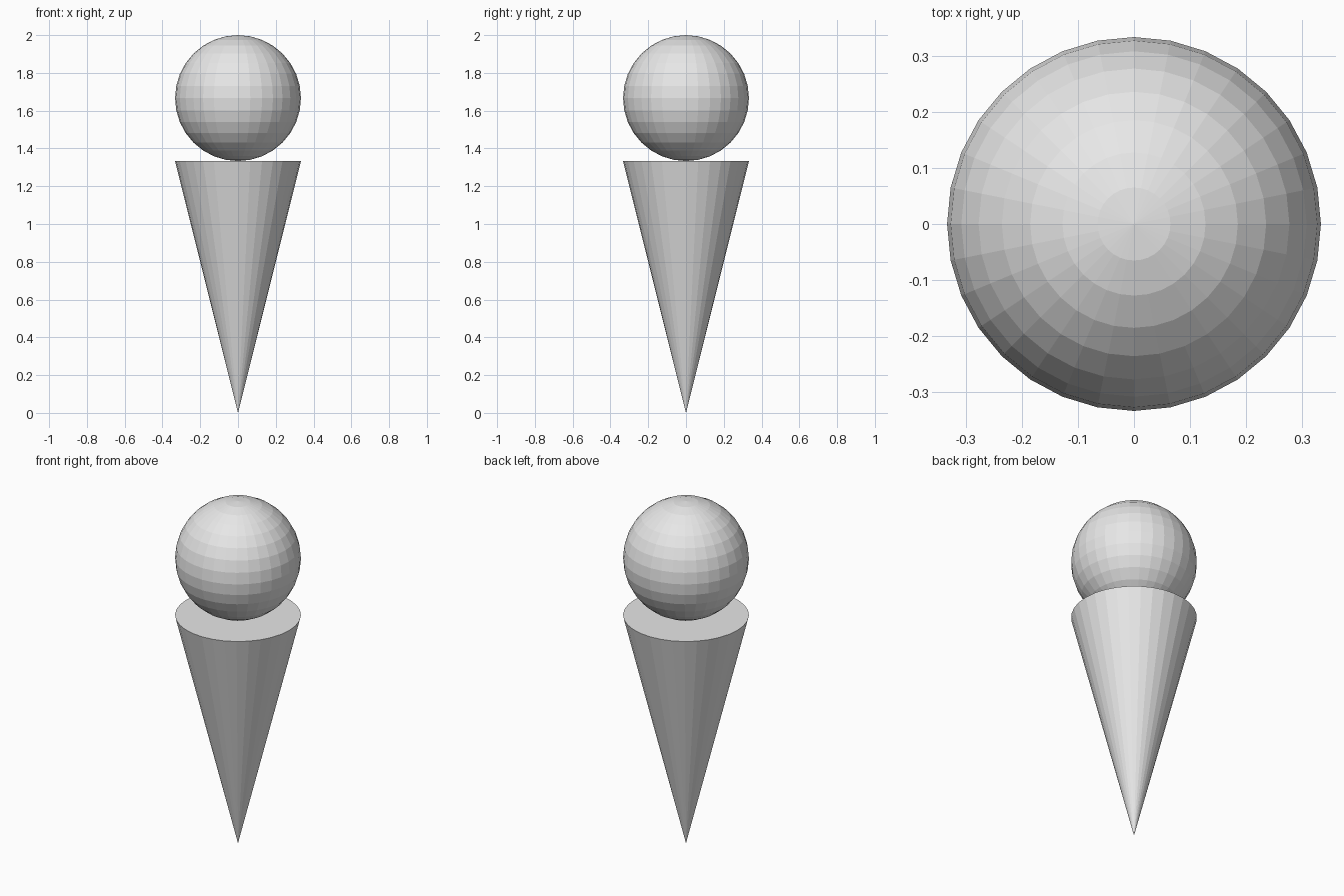
import bpy

# Remove the default cube only
cube = bpy.data.objects.get("Cube")
if cube:
    bpy.data.objects.remove(cube, do_unlink=True)

RADIUS = 1 / 3
CONE_HEIGHT = 4 * RADIUS
SIDES = 32

# One plain grey for both parts
grey = bpy.data.materials.new("light_grey")
grey.use_nodes = True
colour = (0.8, 0.8, 0.8, 1)
grey.diffuse_color = colour
grey.node_tree.nodes["Principled BSDF"].inputs["Base Color"].default_value = colour


def finish(name):
    part = bpy.context.object
    part.name = part.data.name = name
    part.data.materials.append(grey)
    bpy.ops.object.shade_flat()


# Cone standing on its tip, with a flat closed top
bpy.ops.mesh.primitive_cone_add(
    vertices=SIDES, radius1=0, radius2=RADIUS, depth=CONE_HEIGHT,
    end_fill_type='NGON', location=(0, 0, CONE_HEIGHT / 2))
finish("cone")

# Round scoop resting on the cone
bpy.ops.mesh.primitive_uv_sphere_add(
    segments=SIDES, ring_count=SIDES // 2, radius=RADIUS,
    location=(0, 0, CONE_HEIGHT + RADIUS))
finish("scoop")
